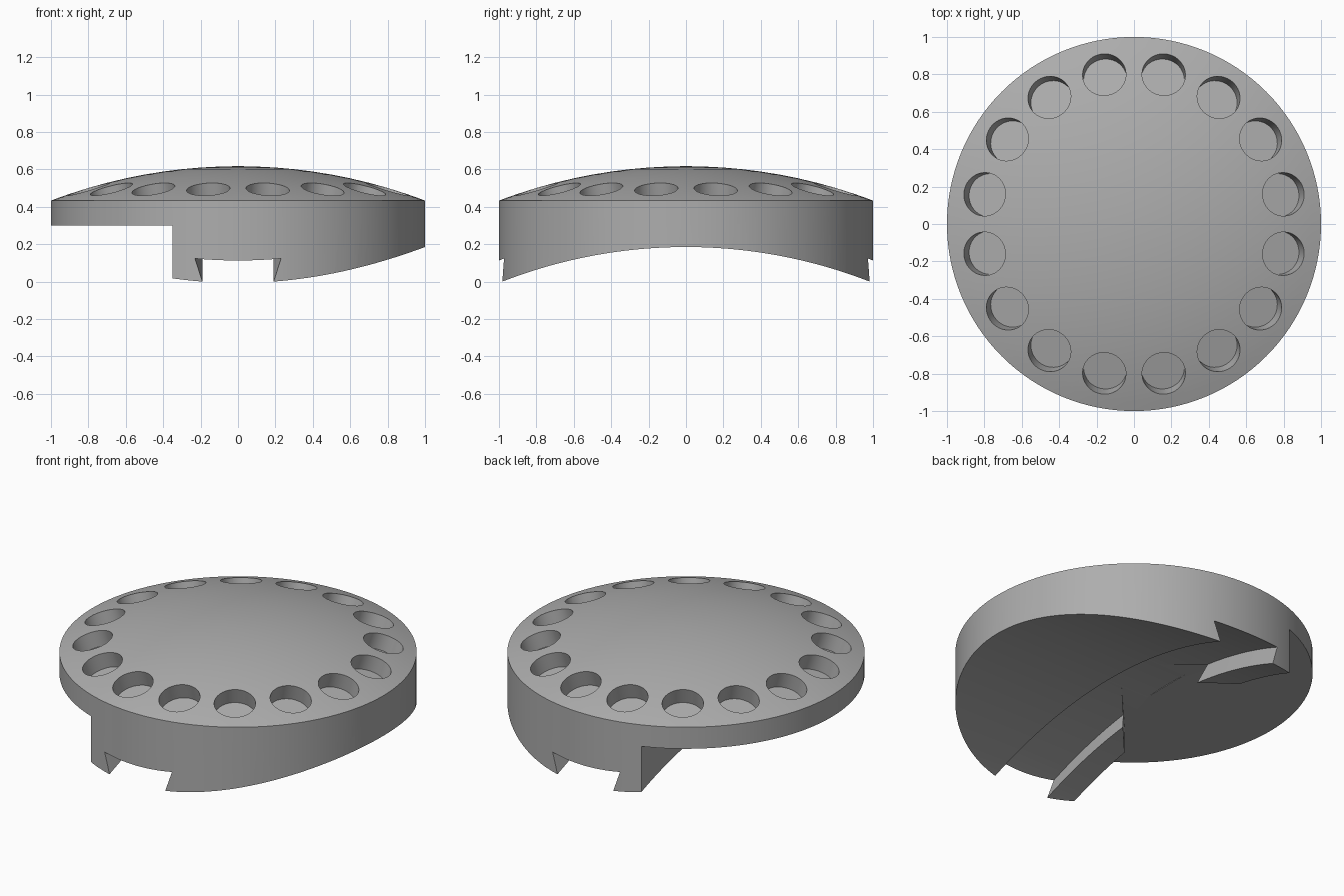
import bpy, bmesh, math
from mathutils import Vector, Matrix

if "Cube" in bpy.data.objects:
    bpy.data.objects.remove(bpy.data.objects["Cube"])

grey = bpy.data.materials.new("plain grey")
grey.diffuse_color = (0.42, 0.42, 0.42, 1)
grey.use_nodes = True
grey.node_tree.nodes["Principled BSDF"].inputs["Base Color"].default_value = grey.diffuse_color

ARCH_R, ARCH_TOP = 2.70, 0.185      # arched underside
DOME_R, DOME_TOP = 2.81, 0.617      # domed top
SLOT_DEPTH = 0.12


def arch(y):
    return ARCH_TOP - ARCH_R + math.sqrt(ARCH_R ** 2 - y * y)


def dome(r):
    return DOME_TOP - DOME_R + math.sqrt(DOME_R ** 2 - r * r)


def make(name, bm):
    bmesh.ops.recalc_face_normals(bm, faces=bm.faces)
    me = bpy.data.meshes.new(name)
    bm.to_mesh(me)
    bm.free()
    ob = bpy.data.objects.new(name, me)
    bpy.context.collection.objects.link(ob)
    me.materials.append(grey)
    return ob


def loft(name, sections):
    """Closed solid through equal-length loops of points."""
    bm = bmesh.new()
    rows = [[bm.verts.new(p) for p in s] for s in sections]
    n = len(rows[0])
    for a, b in zip(rows, rows[1:]):
        for i in range(n):
            j = (i + 1) % n
            bm.faces.new((a[i], a[j], b[j], b[i]))
    bm.faces.new(rows[0])
    bm.faces.new(rows[-1])
    return make(name, bm)


# round body with domed top
def ring(r, z, n=128):
    return [(r * math.cos(2 * math.pi * i / n), r * math.sin(2 * math.pi * i / n), z)
            for i in range(n)]


radii = [1, 0.95, 0.9, 0.8, 0.7, 0.6, 0.5, 0.4, 0.3, 0.2, 0.1, 0.03]
body = loft("domed_disc", [ring(1, -0.08)] + [ring(r, dome(r)) for r in radii])

# arched underside cutter
ys = [-1.3 + 2.6 * i / 64 for i in range(65)]
arch_cut = loft("underside_cutter",
                [[(-1.5, y, -0.6), (1.5, y, -0.6), (1.5, y, arch(y)), (-1.5, y, arch(y))]
                 for y in ys])

# dovetail slot that follows the arch
slot_cut = loft("dovetail_cutter",
                [[(-0.174, y, arch(y) - 0.05), (0.174, y, arch(y) - 0.05),
                  (0.23, y, arch(y) + SLOT_DEPTH), (-0.23, y, arch(y) + SLOT_DEPTH)]
                 for y in ys])

# flat relief on the left, with a wedge reaching to the middle
plan = [(-1.5, -1.5), (-0.35, -1.5), (-0.35, -0.5), (0.10, 0),
        (-0.35, 0.5), (-0.35, 1.5), (-1.5, 1.5)]
relief_cut = loft("relief_cutter", [[(x, y, z) for x, y in plan] for z in (-0.7, 0.30)])

# ring of sixteen round pockets, square to the dome
bm = bmesh.new()
HOLE_R, DEPTH, AWAY = 0.116, 0.10, 0.815
for k in range(16):
    a = math.radians(11.25 + 22.5 * k)
    p = Vector((AWAY * math.cos(a), AWAY * math.sin(a), dome(AWAY)))
    n = (p - Vector((0, 0, DOME_TOP - DOME_R))).normalized()
    m = Matrix.Translation(p) @ n.to_track_quat('Z', 'Y').to_matrix().to_4x4()
    bmesh.ops.create_cone(bm, cap_ends=True, segments=48, radius1=HOLE_R, radius2=HOLE_R,
                          depth=2 * DEPTH, matrix=m)
pocket_cut = make("pocket_cutter", bm)

# cut the body
for c in (arch_cut, slot_cut, relief_cut, pocket_cut):
    mod = body.modifiers.new(c.name, 'BOOLEAN')
    mod.operation = 'DIFFERENCE'
    mod.solver = 'EXACT'
    mod.object = c
bpy.context.view_layer.objects.active = body
body.select_set(True)
for name in [m.name for m in body.modifiers]:
    bpy.ops.object.modifier_apply(modifier=name)
for c in (arch_cut, slot_cut, relief_cut, pocket_cut):
    bpy.data.objects.remove(c)
bpy.ops.object.shade_smooth_by_angle(angle=math.radians(20))
